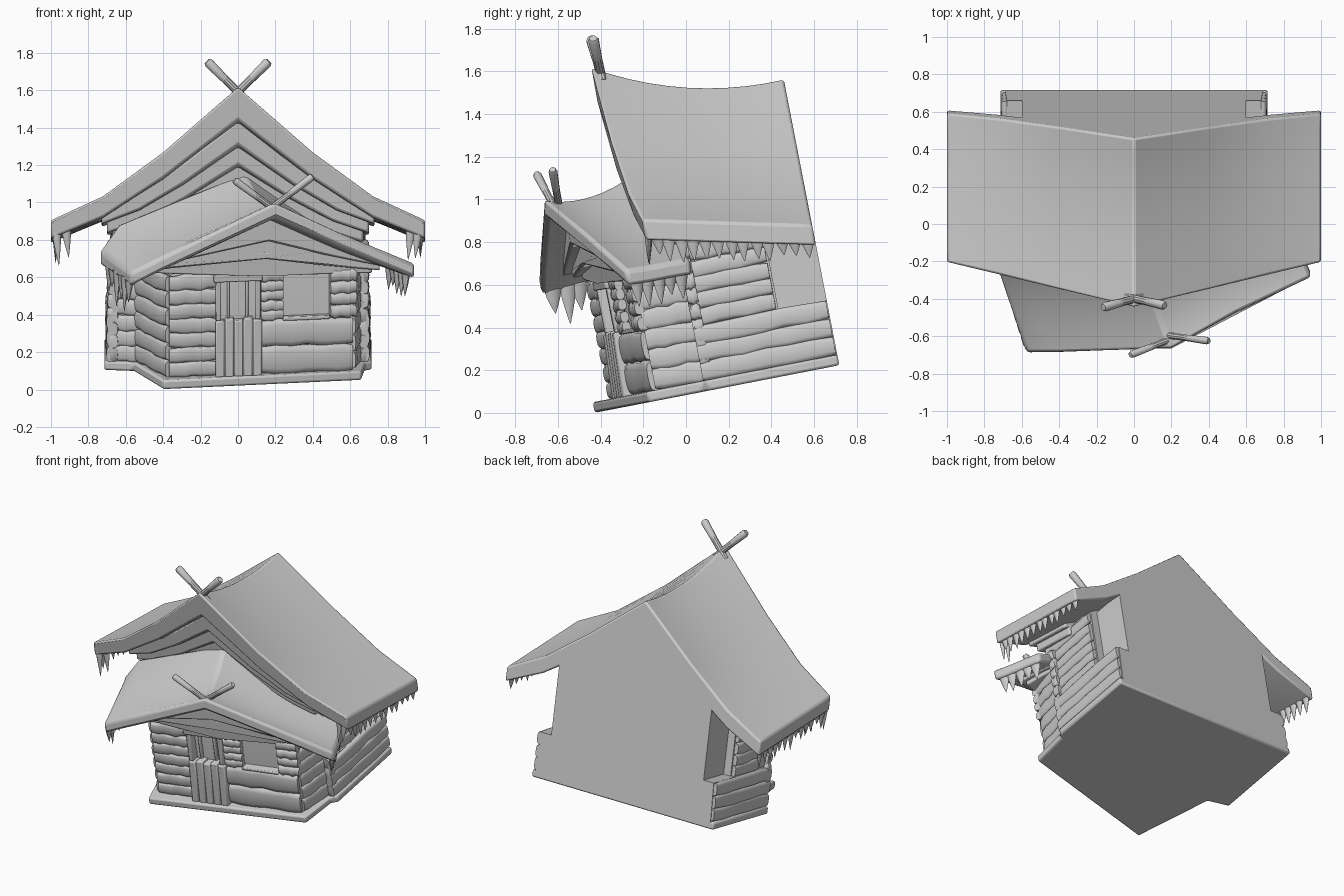
import bpy, bmesh, math, random
from mathutils import Vector

random.seed(4)
cube = bpy.data.objects.get("Cube")
if cube:
    bpy.data.objects.remove(cube)

clay = bpy.data.materials.new("plain_grey")
clay.use_nodes = True
GREY = (0.6, 0.6, 0.6, 1)
clay.diffuse_color = GREY
clay.node_tree.nodes["Principled BSDF"].inputs["Base Color"].default_value = GREY

# The whole hut leans back: P maps (x, depth, height) of the hut to the world
TILT = math.radians(11)
C, S = math.cos(TILT), math.sin(TILT)
UP = Vector((0, -S, C))
BACK = 1.17


def P(x, v, w):
    return Vector((x, -0.43 + v * C - w * S, v * S + w * C))


def build(name, groups, bevel=0.0, angle=35):
    """One object from groups of rings; each group is a capped loft."""
    bm = bmesh.new()
    for rings in groups:
        vs = [[bm.verts.new(p) for p in r] for r in rings]
        n = len(vs[0])
        for a, b in zip(vs, vs[1:]):
            for i in range(n):
                j = (i + 1) % n
                bm.faces.new((a[i], a[j], b[j], b[i]))
        bm.faces.new(vs[0][::-1])
        bm.faces.new(vs[-1])
    bmesh.ops.recalc_face_normals(bm, faces=bm.faces)
    me = bpy.data.meshes.new(name)
    bm.to_mesh(me)
    bm.free()
    me.materials.append(clay)
    me.polygons.foreach_set("use_smooth", [True] * len(me.polygons))
    me.set_sharp_from_angle(angle=math.radians(angle))
    ob = bpy.data.objects.new(name, me)
    bpy.context.collection.objects.link(ob)
    if bevel:
        mod = ob.modifiers.new("soft_edges", 'BEVEL')
        mod.width, mod.segments, mod.limit_method = bevel, 2, 'ANGLE'
        mod.angle_limit = math.radians(40)


def roof(name, front, back, t0=0, t1=1, drop=0, thick=0.18, size=1, eave=0.55, sag=0, bevel=0.0):
    """Chevron slab between a front and a back outline, thinner at the eaves."""
    rings = []
    for i in range(11):
        t = t0 + (t1 - t0) * i / 10
        row = [f.lerp(b, t) for f, b in zip(front, back)]
        apex = max(row, key=lambda p: p.z)
        low = min(p.z for p in row)
        top, under = [], []
        for p in row:
            h = (p.z - low) / (apex.z - low)
            k = eave + (1 - eave) * h
            q = p.lerp(apex, 1 - size) - UP * drop * k
            q.z -= sag * h * 4 * t * (1 - t)
            top.append(q)
            under.append(q - UP * thick * k)
        rings.append(top + under[::-1])
    build(name, [rings], bevel)


def log(a, b, w, h, depth):
    """Flat-cheeked, slightly crooked log between two plan points."""
    a, b = Vector(a), Vector(b)
    d = (b - a).normalized()
    out = Vector((d.y, -d.x))
    rings = []
    for i in range(7):
        t = i / 6
        c = a.lerp(b, t)
        fat = 0.9 if i in (0, 6) else random.uniform(0.95, 1.1)
        dw = random.uniform(-0.006, 0.006)
        ring = []
        for j in range(12):
            ang = math.tau * j / 12
            co, si = math.cos(ang), math.sin(ang)
            o = c + out * math.copysign(abs(co) ** 0.6, co) * depth * fat
            ring.append(P(o.x, o.y, w + dw + math.copysign(abs(si) ** 0.8, si) * h * 0.53 * fat))
        rings.append(ring)
    return rings


def wall(name, a, b, w0, w1, rows, depth=0.022):
    h = (w1 - w0) / rows
    build(name, [log(a, b, w0 + h * (r + 0.5), h, depth) for r in range(rows)], angle=50)


def block(x0, x1, v0, v1, w0, w1, lean=0.0):
    """Board whose front follows the slanted front wall."""
    return [[P(x, front_v(x) + v + lean * k, w) for x, v in ((x0, v0), (x1, v0), (x1, v1), (x0, v1))]
            for k, w in ((0, w0), (1, w1))]


def pole(name, a, b, r0, r1):
    a, b = Vector(a), Vector(b)
    d = (b - a).normalized()
    u = d.orthogonal().normalized()
    n = d.cross(u)
    rings = []
    for t, k in ((0, 1), (0.5, 0.9), (0.95, 1), (1, 0.7)):
        r = (r0 + (r1 - r0) * t) * k
        rings.append([a.lerp(b, t) + (u * math.cos(j * math.tau / 10) + n * math.sin(j * math.tau / 10)) * r
                      for j in range(10)])
    build(name, [rings])


def icicles(name, a, b, count, shortest, longest):
    """Row of broad pointed icicles hanging from an eave line."""
    a, b = Vector(a), Vector(b)
    along = (b - a).normalized()
    side = Vector((along.y, -along.x, 0)).normalized()
    groups = []
    for i in range(count):
        base = a.lerp(b, (i + random.uniform(0.35, 0.65)) / count)
        length = random.uniform(shortest, longest)
        r = (b - a).length / count * 0.62
        rings = []
        for t, k in ((-0.15, 1), (0.25, 0.75), (0.65, 0.4), (1, 0.04)):
            c = base - Vector((0, 0, length * t)) + along * 0.012 * t
            rings.append([c + (along * math.cos(j * math.tau / 6) * r
                               + side * math.sin(j * math.tau / 6) * 0.02) * k for j in range(6)])
        groups.append(rings)
    build(name, groups, angle=60)


# Base plate
plan = [(-0.4, 0), (0.66, 0.26), (0.68, 0.52), (0.715, 0.55), (0.715, BACK),
        (-0.715, BACK), (-0.715, 0.54), (-0.56, 0.51)]
build("base_plate", [[[P(x, v, w) for x, v in plan] for w in (0, 0.05)]], 0.012)


# House core: full width in front, narrower upper walls at the rear
def core(name, upper, v0, v1):
    half = [(0.69, 0.02), (0.68, 0.31), (upper, 0.31), (upper, 0.79)]
    sec = half + [(0, 1.24)] + [(-x, w) for x, w in half[::-1]]
    build(name, [[[P(x, v, w) for x, w in sec] for v in (v0, v1)]])


core("house_core_front", 0.655, 0.54, 0.94)
core("house_core_rear", 0.6, 0.9, BACK)

# Main roof with a sagging ridge
half_front = [(1, -0.205, 0.905), (0.72, -0.27, 1.035), (0.4, -0.35, 1.27)]
half_back = [(1, 0.88), (0.72, 1.02), (0.4, 1.25)]


def back_y(z):
    return P(0, BACK, 0).y - (z - P(0, BACK, 0).z) * S / C


main_front = ([Vector((-x, y, z)) for x, y, z in half_front] + [Vector((0, -0.445, 1.62))]
              + [Vector(p) for p in half_front[::-1]])
main_back = ([Vector((-x, back_y(z), z)) for x, z in half_back] + [Vector((0, back_y(1.565), 1.565))]
             + [Vector((x, back_y(z), z)) for x, z in half_back[::-1]])
roof("main_roof", main_front, main_back, sag=0.065, bevel=0.012)
for k in range(4):
    roof(f"gable_board_{k + 1}", main_front, main_back, 0.05 + 0.05 * k, 0.5, 0.17 + 0.095 * k,
         0.13, 0.73 - 0.03 * k, 0.72, 0.065, 0.012)

# Crooked porch roof with fanned boards beneath
porch_front = [Vector(p) for p in ((-0.575, -0.69, 0.625), (-0.42, -0.69, 0.7), (0.2, -0.67, 1.0),
                                   (0.55, -0.475, 0.84), (0.95, -0.285, 0.67))]
porch_back = [Vector(p) for p in ((-0.74, -0.2, 0.74), (-0.64, -0.2, 0.885), (0.03, -0.2, 1.16),
                                  (0.4, -0.1, 0.9), (0.82, 0.02, 0.72))]
roof("porch_roof", porch_front, porch_back, thick=0.085, eave=0.9, sag=0.06, bevel=0.02)
for k in range(3):
    roof(f"porch_gable_board_{k + 1}", porch_front, porch_back, 0.2 + 0.08 * k, 0.95, 0.075 + 0.1 * k,
         0.13, 0.84 - 0.04 * k, 0.35, 0.06, 0.01)

# Porch core
A, B, D, E = (-0.37, 0.095), (0.61, 0.305), (0.64, 0.56), (-0.54, 0.54)


def front_v(x):
    return A[1] + (B[1] - A[1]) * (x - A[0]) / (B[0] - A[0])


foot = [(-0.36, 0.115), (0.6, 0.325), (0.62, 0.6), (-0.52, 0.6)]
peak = [(0.1 + (x - 0.1) * 0.2, 0.42 + (v - 0.42) * 0.5) for x, v in foot]
build("porch_core", [[[P(x, v, 0.02) for x, v in foot], [P(x, v, 0.6) for x, v in foot],
                      [P(x, v, 0.82) for x, v in peak]]])


# Log walls of the porch
def on_front(x):
    return (x, front_v(x))


wall("front_logs_beside_door", A, on_front(-0.12), 0.05, 0.6, 7)
wall("front_logs_low", on_front(0.12), B, 0.05, 0.34, 2, 0.03)
wall("front_logs_door_jamb", on_front(0.12), on_front(0.24), 0.34, 0.6, 5)
wall("front_corner_logs", on_front(0.49), on_front(0.63), 0.34, 0.6, 4, 0.035)
wall("porch_side_logs_right", A, E, 0.05, 0.6, 6)
wall("porch_side_logs_left", B, D, 0.05, 0.62, 6)

# Log walls of the house, both sides alike
for name, s in (("left", 1), ("right", -1)):
    wall(f"side_logs_low_{name}", (0.685 * s, 0.53), (0.69 * s, 1.165), 0.05, 0.31, 3, 0.02)
    wall(f"side_logs_high_{name}", (0.655 * s, 0.53), (0.665 * s, 0.93), 0.31, 0.76, 6, 0.02)
    wall(f"house_front_logs_{name}", (0.52 * s, 0.53), (0.66 * s, 0.56), 0.05, 0.72, 8)
    wall(f"corner_log_ends_{name}", (0.67 * s, 0.53), (0.67 * s, 0.58), 0.05, 0.7, 9, 0.03)

# Half door of upright planks, open window above it
build("door_planks", [block(-0.12 + 0.05 * i, -0.072 + 0.05 * i, -0.055, 0.02, 0.045, 0.35 + 0.01 * (i % 2), 0.015)
                      for i in range(5)], 0.008)
frame = [block(-0.12, -0.09, -0.03, 0.05, 0.35, 0.58), block(0.09, 0.12, -0.03, 0.05, 0.35, 0.58),
         block(-0.13, 0.13, -0.04, 0.05, 0.56, 0.6)]
frame += [block(x, x + 0.015, 0.0, 0.05, 0.35, 0.57) for x in (-0.06, 0.04)]
build("door_frame", frame, 0.006)
build("window_sill", [block(0.24, 0.49, -0.03, 0.05, 0.335, 0.355)], 0.006)

# Crossed ridge poles
pole("main_pole_right", (0.04, -0.39, 1.55), (-0.165, -0.445, 1.755), 0.022, 0.026)
pole("main_pole_left", (-0.04, -0.39, 1.55), (0.165, -0.435, 1.755), 0.022, 0.026)
pole("porch_pole_right", (0.24, -0.6, 0.93), (-0.02, -0.7, 1.12), 0.018, 0.021)
pole("porch_pole_left", (0.14, -0.59, 0.94), (0.4, -0.625, 1.14), 0.018, 0.021)

# Icicles along every eave
for name, s in (("left", 1), ("right", -1)):
    icicles(f"main_icicles_{name}", (0.975 * s, -0.17, 0.82), (0.975 * s, 0.59, 0.81), 13, 0.07, 0.14)
    icicles(f"main_corner_icicles_{name}", (0.985 * s, -0.18, 0.83), (0.9 * s, -0.17, 0.84), 2, 0.13, 0.19)
icicles("porch_icicles_right", (-0.57, -0.66, 0.56), (-0.7, -0.25, 0.65), 6, 0.08, 0.17)
icicles("porch_icicles_left", (0.91, -0.26, 0.6), (0.8, 0, 0.64), 5, 0.06, 0.12)
